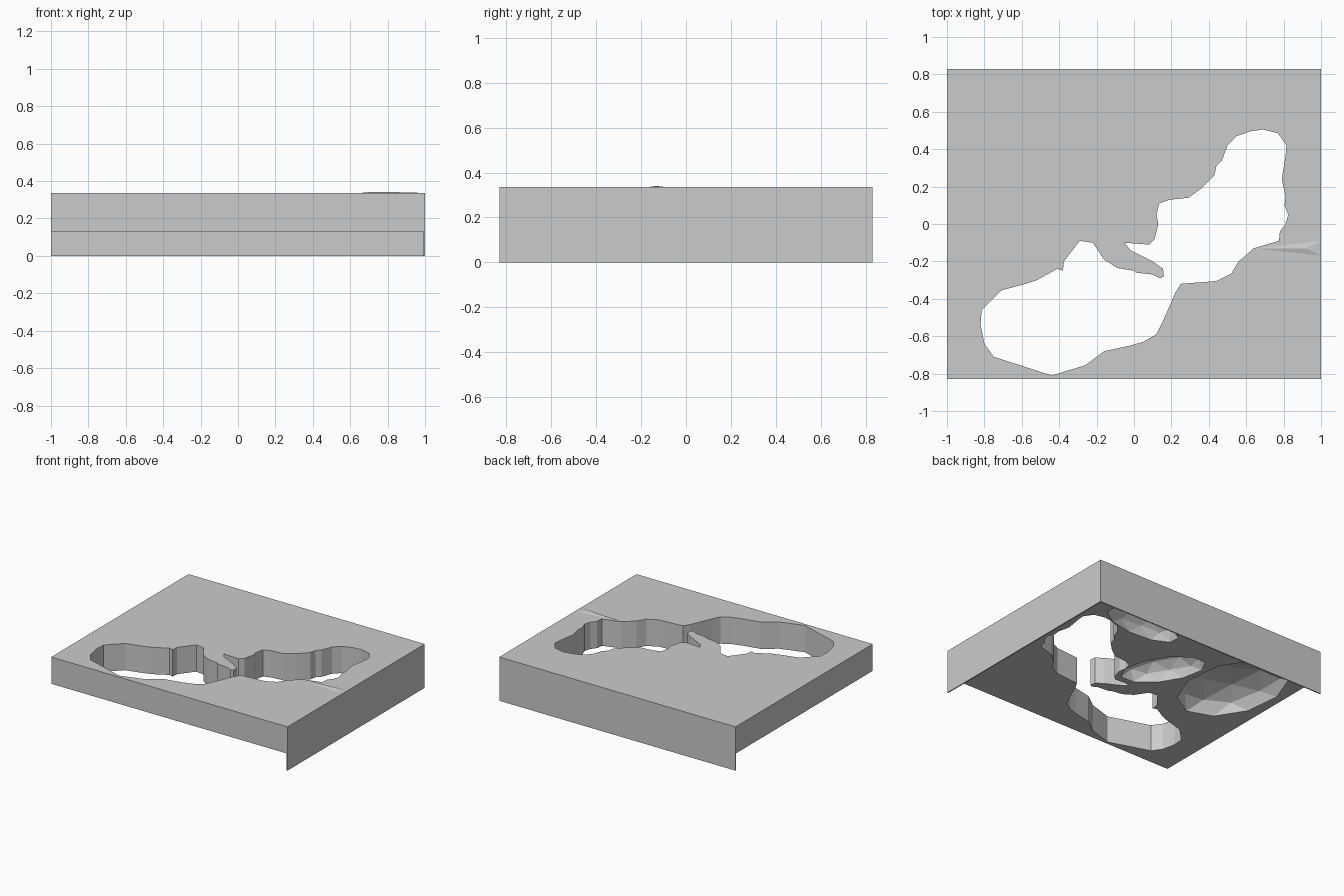
import bpy, bmesh, math
from mathutils import Matrix

if "Cube" in bpy.data.objects:
    bpy.data.objects.remove(bpy.data.objects["Cube"])

TOP, BASE, HX, HY, SKIRT = 0.335, 0.13, 1.0, 0.83, 0.008


def make_object(name, bm):
    bmesh.ops.recalc_face_normals(bm, faces=bm.faces)
    mesh = bpy.data.meshes.new(name)
    bm.to_mesh(mesh)
    bm.free()
    ob = bpy.data.objects.new(name, mesh)
    bpy.context.collection.objects.link(ob)
    return ob


def box(name, x0, x1, y0, y1, z0, z1):
    bm = bmesh.new()
    m = Matrix.Translation(((x0 + x1) / 2, (y0 + y1) / 2, (z0 + z1) / 2)) @ Matrix.Diagonal((x1 - x0, y1 - y0, z1 - z0, 1))
    bmesh.ops.create_cube(bm, size=1, matrix=m)
    return make_object(name, bm)


def prism(name, outline, z0, z1):
    bm = bmesh.new()
    face = bm.faces.new([bm.verts.new((x, y, z0)) for x, y in outline])
    ext = bmesh.ops.extrude_face_region(bm, geom=[face])
    for v in ext["geom"]:
        if isinstance(v, bmesh.types.BMVert):
            v.co.z = z1
    return make_object(name, bm)


def cut(target, cutter):
    mod = target.modifiers.new("cut", "BOOLEAN")
    mod.operation, mod.solver, mod.object = "DIFFERENCE", "EXACT", cutter
    bpy.context.view_layer.objects.active = target
    bpy.ops.object.modifier_apply(modifier=mod.name)
    bpy.data.objects.remove(cutter)


# Slab
slab = box("ground_slab", -HX, HX, -HY, HY, BASE, TOP)

# Irregular lake opening straight through the slab
lake = [(.69, .505), (.77, .485), (.815, .42), (.81, .36), (.79, .24), (.81, .15),
        (.805, .10), (.825, .05), (.81, 0), (.78, -.04), (.775, -.09), (.64, -.13),
        (.56, -.20), (.52, -.265), (.44, -.305), (.25, -.32), (.22, -.37), (.15, -.53),
        (.12, -.59), (.05, -.63), (-.02, -.65), (-.16, -.68), (-.26, -.755), (-.44, -.81),
        (-.75, -.71), (-.80, -.64), (-.82, -.54), (-.815, -.46), (-.71, -.355), (-.58, -.32),
        (-.52, -.30), (-.41, -.24), (-.38, -.25), (-.375, -.20), (-.29, -.09), (-.22, -.10),
        (-.16, -.19), (-.09, -.235), (0, -.25), (.01, -.26), (.10, -.27), (.14, -.29),
        (.16, -.28), (.155, -.24), (.10, -.20), (-.02, -.14), (-.05, -.10), (.08, -.11),
        (.11, -.08), (.13, 0), (.12, .05), (.135, .11), (.19, .13), (.29, .14),
        (.36, .19), (.43, .26), (.44, .31), (.47, .34), (.50, .42), (.55, .47), (.62, .495)]
cut(slab, prism("lake_cutter", lake, 0, 0.5))

# Faceted hollows in the underside: centre, radii, turn
for x, y, rx, ry, depth, turn in [(-.63, .32, .31, .45, .17, 6),
                                  (-.09, .21, .16, .31, .14, 31),
                                  (.42, .595, .32, .135, .14, 4)]:
    bm = bmesh.new()
    m = (Matrix.Translation((x, y, BASE)) @ Matrix.Rotation(math.radians(turn), 4, "Z")
         @ Matrix.Diagonal((rx, ry, depth, 1)))
    bmesh.ops.create_icosphere(bm, subdivisions=2, radius=1, matrix=m)
    cut(slab, make_object("hollow_cutter", bm))

# Thin skirts hanging below the right and back edges
box("right_skirt", HX - SKIRT, HX, -HY, HY, 0, BASE)
box("back_skirt", -HX, HX - SKIRT, HY - SKIRT, HY, 0, BASE)

# Very low swell on the top by the right edge
bm = bmesh.new()
pts = [(.64, -.13, TOP), (1, -.17, TOP), (1, -.09, TOP), (.70, -.13, .341), (.92, -.13, .340)]
a, b, c, d, e = [bm.verts.new(p) for p in pts]
for f in [(a, b, e, d), (a, d, e, c), (b, c, e), (a, c, b)]:
    bm.faces.new(f)
make_object("shore_swell", bm)
